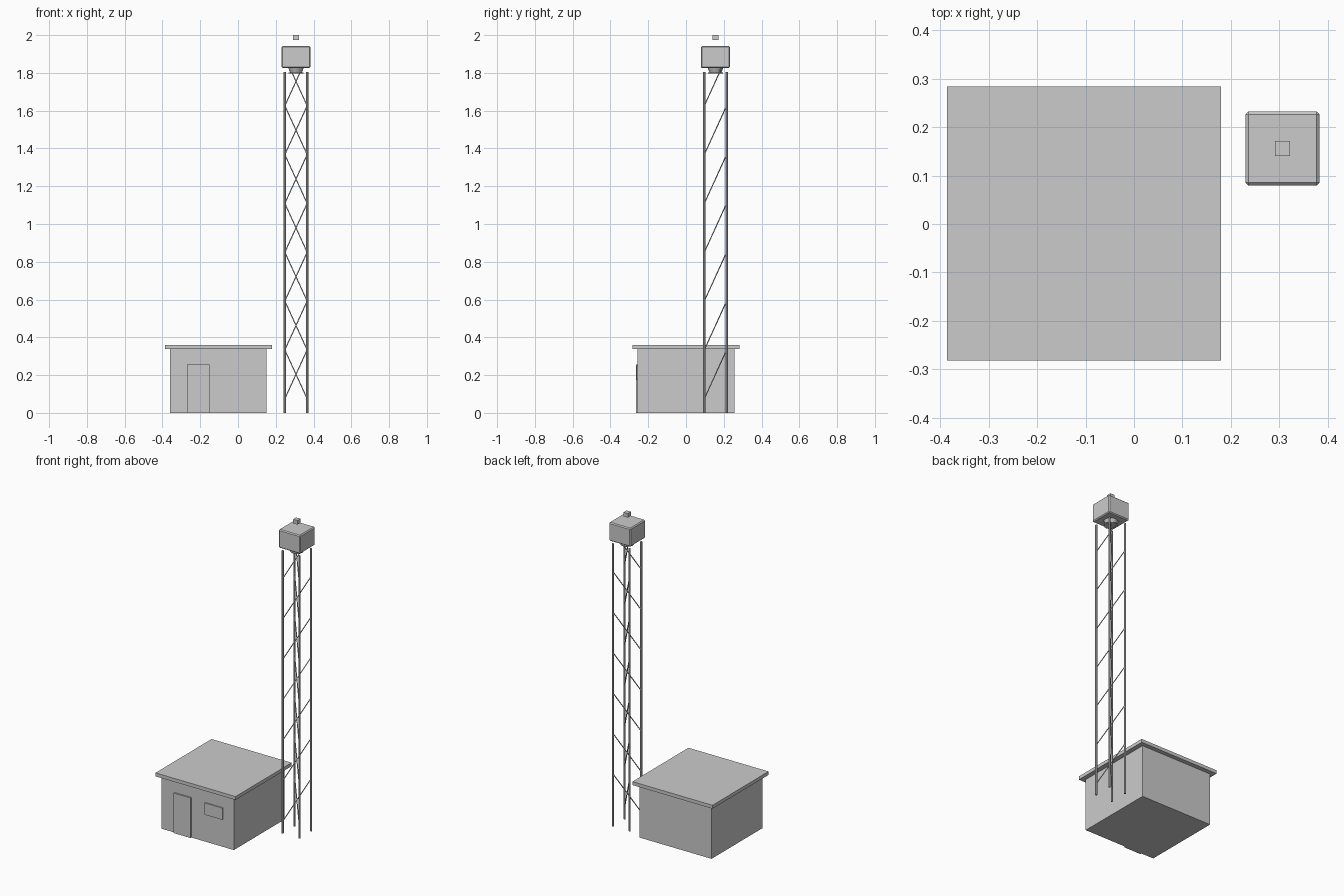
import bpy
from mathutils import Vector

cube = bpy.data.objects.get("Cube")
if cube:
    bpy.data.objects.remove(cube, do_unlink=True)

grey = bpy.data.materials.new("light_grey")
grey.use_nodes = True
COLOR = (0.6, 0.6, 0.6, 1)
grey.diffuse_color = COLOR
grey.node_tree.nodes["Principled BSDF"].inputs["Base Color"].default_value = COLOR


def finish(name):
    ob = bpy.context.object
    ob.name = name
    ob.data.materials.append(grey)
    return ob


def box(name, low, high):
    """Box between two opposite corners."""
    low, high = Vector(low), Vector(high)
    bpy.ops.mesh.primitive_cube_add(size=1, location=(low + high) / 2)
    ob = finish(name)
    ob.scale = high - low
    bpy.ops.object.transform_apply(location=False, rotation=False, scale=True)
    return ob


def rod(name, start, end, r1, r2=None, sides=8):
    """Straight or tapered rod from start to end."""
    start, end = Vector(start), Vector(end)
    axis = end - start
    bpy.ops.mesh.primitive_cone_add(
        vertices=sides, radius1=r1, radius2=r1 if r2 is None else r2,
        depth=axis.length, location=(start + end) / 2,
        rotation=axis.to_track_quat('Z', 'Y').to_euler())
    return finish(name)


# Hut with an overhanging flat roof, door and window
box("hut_walls", (-0.36, -0.256, 0), (0.15, 0.256, 0.34))
box("hut_roof", (-0.386, -0.282, 0.338), (0.18, 0.284, 0.36))
box("door", (-0.27, -0.265, 0), (-0.15, -0.25, 0.256))
box("window", (-0.053, -0.263, 0.175), (0.073, -0.25, 0.25))

# Tower legs
CX, CY, HALF = 0.307, 0.156, 0.059
for sx, side in ((-1, "right"), (1, "left")):
    x = CX + sx * HALF
    for sy, end in ((-1, "front"), (1, "back")):
        y = CY + sy * HALF
        rod(f"{end}_{side}_leg", (x, y, 0), (x, y, 1.805), 0.0065)

# Braces crossing through the middle of the tower, front legs to back legs
PITCH = 0.2585
for i in range(7):
    z = 0.075 + i * PITCH
    for sx in (-1, 1):
        rod("brace", (CX + sx * HALF, CY - HALF, z),
            (CX - sx * HALF, CY + HALF, z + PITCH), 0.003, sides=6)

# Neck under the lamp housing
rod("neck_plate", (CX, CY, 1.796), (CX, CY, 1.802), 0.04, sides=16)
rod("neck", (CX, CY, 1.8), (CX, CY, 1.828), 0.03, 0.042, sides=16)

# Lamp housing with chamfered edges, and the marker block above it
S = 0.0765
housing = box("lamp_housing", (CX - S, CY - S, 1.825), (CX + S, CY + S, 1.943))
bevel = housing.modifiers.new("chamfer", 'BEVEL')
bevel.width = 0.006
bevel.segments = 1
T = 0.0155
box("top_marker", (CX - T, CY - T, 1.974), (CX + T, CY + T, 2.0))
